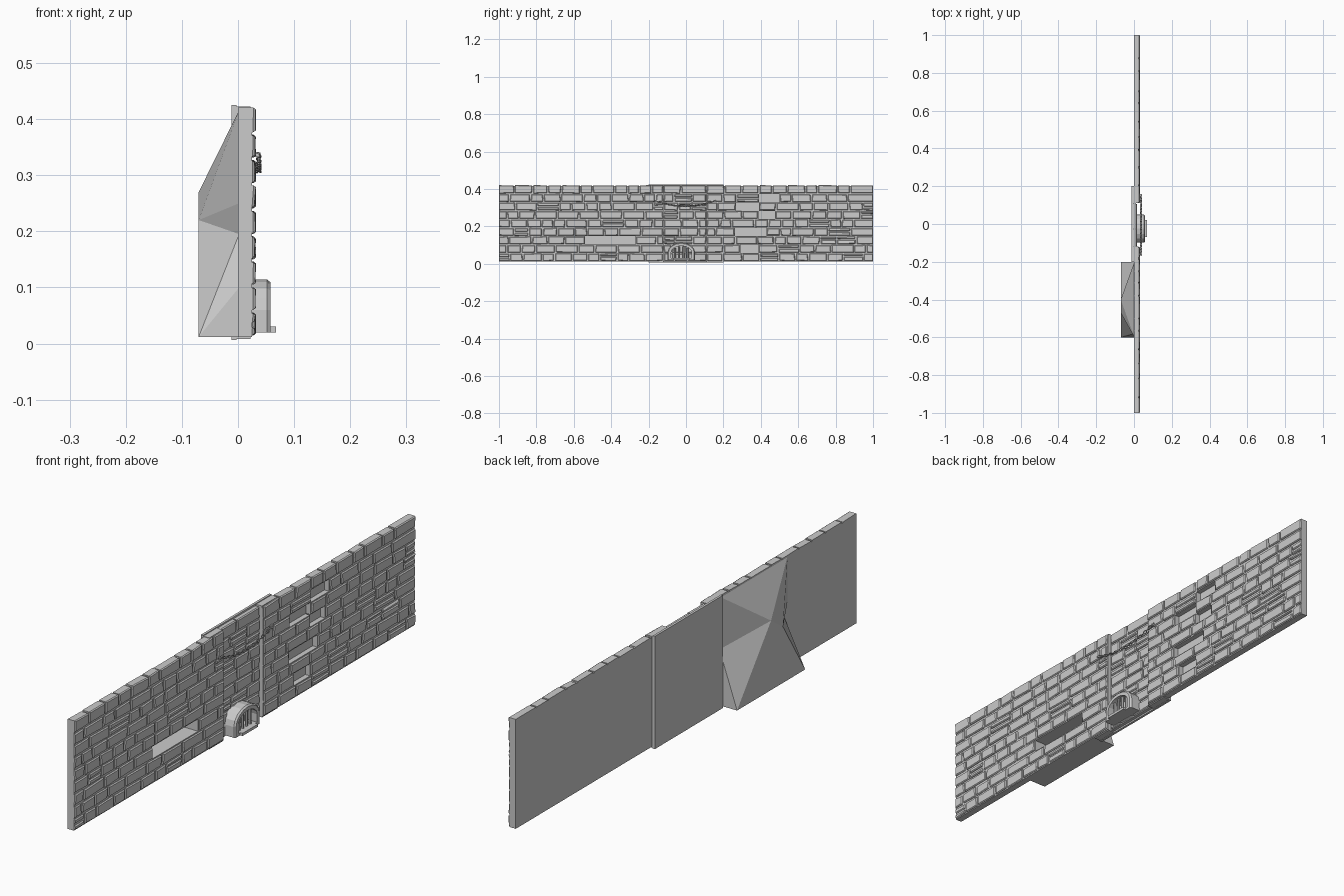
import bpy, bmesh, math, random
from mathutils import Matrix, Vector

random.seed(7)
if "Cube" in bpy.data.objects:
    bpy.data.objects.remove(bpy.data.objects["Cube"], do_unlink=True)

stone = bpy.data.materials.new("grey stone")
stone.use_nodes = True
stone.diffuse_color = (0.6, 0.6, 0.6, 1)
stone.node_tree.nodes["Principled BSDF"].inputs["Base Color"].default_value = (0.6, 0.6, 0.6, 1)


def finish(name, bm):
    """Turn a bmesh into a named stone object."""
    bmesh.ops.recalc_face_normals(bm, faces=bm.faces)
    mesh = bpy.data.meshes.new(name)
    bm.to_mesh(mesh)
    bm.free()
    mesh.materials.append(stone)
    ob = bpy.data.objects.new(name, mesh)
    bpy.context.collection.objects.link(ob)
    return ob


def box(bm, x0, x1, y0, y1, z0, z1):
    m = Matrix.Translation(((x0 + x1) / 2, (y0 + y1) / 2, (z0 + z1) / 2))
    bmesh.ops.create_cube(bm, size=1, matrix=m @ Matrix.Diagonal((x1 - x0, y1 - y0, z1 - z0, 1)))


def brick(bm, xb, xf, y0, y1, z0, z1):
    """Uneven block with a chamfered front."""
    gap, cham = 0.002, 0.003
    corners = []
    for y, z, sy, sz in ((y0, z0, 1, 1), (y1, z0, -1, 1), (y1, z1, -1, -1), (y0, z1, 1, -1)):
        jy, jz = random.uniform(0, 0.004), random.uniform(0, 0.003)
        corners.append((y + sy * (gap + jy if abs(y) < 0.99 else 0), z + sz * (gap + jz), sy, sz))
    tilt = [random.uniform(-0.002, 0.001) for _ in corners]
    rings = []
    for x, inset, k in ((xb, 0, 0), (xf - 0.004, 0, 1), (xf, cham, 1)):
        rings.append([bm.verts.new((x + k * t, y + sy * inset, z + sz * inset))
                      for (y, z, sy, sz), t in zip(corners, tilt)])
    for a, b in zip(rings, rings[1:]):
        for i in range(4):
            j = (i + 1) % 4
            bm.faces.new((a[i], a[j], b[j], b[i]))
    bm.faces.new(rings[0][::-1])
    bm.faces.new(rings[-1])


ROWS, Z0, ROW_H = 9, 0.012, 0.0453
MISSING = [(0.30, 0.29), (0.48, 0.34), (0.46, 0.26), (0.27, 0.17), (0.41, 0.16), (0.34, 0.08)]
NICHE = (-0.54, -0.27)
NICHE_ROW = 2


def masonry(name, ya, yb, xb, xf):
    """Courses of bricks bedded in mortar, leaving missing bricks open."""
    bm = bmesh.new()
    for r in range(ROWS):
        z0, z1 = Z0 + r * ROW_H, Z0 + (r + 1) * ROW_H
        cuts = [ya]
        y = ya + random.uniform(0.04, 0.1)
        while y < yb - 0.035:
            cuts.append(y)
            y += random.uniform(0.06, 0.125)
        cuts.append(yb)
        if r == NICHE_ROW and ya < NICHE[0] < yb:
            cuts = sorted([c for c in cuts if not NICHE[0] - 0.03 < c < NICHE[1] + 0.03] + list(NICHE))
        for y0, y1 in zip(cuts, cuts[1:]):
            if (y0, y1) == NICHE or any(y0 < my < y1 and z0 < mz < z1 for my, mz in MISSING):
                continue
            top = r == ROWS - 1
            box(bm, xb, xf - 0.006, y0, y1, z0, z1 - (0.004 if top else 0))
            back = xb - 0.005 if top else xb
            if top:
                z1 += 0.003
            # some cells are split into two thin stones
            if random.random() < 0.12 and not top:
                zm = (z0 + z1) / 2 + random.uniform(-0.006, 0.006)
                brick(bm, back, xf, y0, y1, z0, zm)
                brick(bm, back, xf, y0, y1, zm, z1)
            else:
                brick(bm, back, xf, y0, y1, z0, z1)
            z1 = Z0 + (r + 1) * ROW_H
    return finish(name, bm)


# Brick faces: two long wings and the set-back middle bay
masonry("right_wing_bricks", -1, -0.12, 0.005, 0.031)
masonry("left_wing_bricks", 0.11, 1, 0.005, 0.031)
masonry("middle_bay_bricks", -0.12, 0.11, -0.004, 0.016)

# Smooth back plates, the middle one standing proud
plates = []
for name, x0, x1, y0, y1, z0, z1 in (
        ("right_back_plate", 0, 0.006, -1, -0.2, 0.012, 0.416),
        ("left_back_plate", 0, 0.006, 0.2, 1, 0.012, 0.416),
        ("middle_back_plate", -0.012, -0.003, -0.2, 0.2, 0.006, 0.425)):
    bm = bmesh.new()
    box(bm, x0, x1, y0, y1, z0, z1)
    plates.append(finish(name, bm))

# Pier fillers beside the middle bay
for name, y0, y1 in (("right_pier", -0.2, -0.12), ("left_pier", 0.11, 0.2)):
    bm = bmesh.new()
    box(bm, -0.004, 0.022, y0, y1, 0.008, 0.422)
    finish(name, bm)

# Faceted bulge on the back of the wall
points = {
    "top_l": (0.002, -0.2, 0.416), "top_r": (0.002, -0.6, 0.416), "mid_r": (0.002, -0.6, 0.25),
    "dent": (0.002, -0.58, 0.195), "low_r": (0.002, -0.6, 0.1), "foot_r": (0.002, -0.6, 0.012),
    "foot_l": (0.002, -0.2, 0.012), "mid_l": (0.002, -0.2, 0.22),
    "peak": (-0.07, -0.4, 0.27), "knee": (-0.07, -0.47, 0.22),
    "toe_l": (-0.07, -0.2, 0.012), "toe_r": (-0.07, -0.6, 0.012)}
bm = bmesh.new()
v = {k: bm.verts.new(p) for k, p in points.items()}
for face in ("top_l top_r peak", "top_r knee peak", "top_r mid_r knee", "mid_r dent knee",
             "dent toe_r knee", "dent low_r toe_r", "low_r foot_r toe_r", "toe_r toe_l knee",
             "knee toe_l peak", "peak toe_l mid_l", "mid_l top_l peak", "mid_l toe_l foot_l",
             "foot_r foot_l toe_l toe_r", "top_l mid_l foot_l foot_r low_r dent mid_r top_r"):
    bm.faces.new([v[k] for k in face.split()])
bulge = finish("back_bulge", bm)

# Deep niche cut through the wall into the bulge
bm = bmesh.new()
zn = Z0 + NICHE_ROW * ROW_H
box(bm, -0.045, 0.05, NICHE[0], NICHE[1], zn, zn + ROW_H)
cutter = finish("niche_cutter", bm)
cutter.hide_render = True
cutter.hide_viewport = True
cutter.display_type = 'WIRE'
for ob in (bulge, plates[0]):
    mod = ob.modifiers.new("niche", 'BOOLEAN')
    mod.operation = 'DIFFERENCE'
    mod.object = cutter


# Arched drain hood
def arch(half, base, spring, top, n=8):
    pts = [(-half, base)]
    for i in range(n + 1):
        a = math.pi * (1 - i / n)
        pts.append((half * math.cos(a), spring + (top - spring) * math.sin(a)))
    return pts + [(half, base)]


YC = -0.025
bm = bmesh.new()
loops = []
for x, prof in ((0.005, arch(0.074, 0.02, 0.06, 0.114)), (0.052, arch(0.074, 0.02, 0.06, 0.114)),
                (0.058, arch(0.069, 0.02, 0.06, 0.109)), (0.058, arch(0.055, 0.03, 0.06, 0.096)),
                (0.005, arch(0.055, 0.03, 0.06, 0.096))):
    loops.append([bm.verts.new((x, YC + y, z)) for y, z in prof])
for a, b in zip(loops, loops[1:] + loops[:1]):
    for i in range(len(a)):
        j = (i + 1) % len(a)
        bm.faces.new((a[i], a[j], b[j], b[i]))
finish("drain_hood", bm)

# Drain sill and bars
bm = bmesh.new()
box(bm, 0.05, 0.068, YC - 0.045, YC + 0.045, 0.02, 0.03)
finish("drain_sill", bm)
bm = bmesh.new()
for y in (-0.033, -0.011, 0.011, 0.033):
    h = 0.066 if abs(y) < 0.02 else 0.058
    bmesh.ops.create_cone(bm, cap_ends=True, segments=6, radius1=0.005, radius2=0.005, depth=h,
                          matrix=Matrix.Translation((0.044, YC + y, 0.028 + h / 2)))
finish("drain_bars", bm)


# Sagging chain across the middle bay
def link(bm, center, direction, twist):
    frame = direction.to_track_quat('Y', 'X').to_matrix().to_4x4()
    m = Matrix.Translation(center) @ frame @ Matrix.Rotation(twist, 4, 'Y')
    rings = []
    for i in range(10):
        a = 2 * math.pi * i / 10
        rings.append([bm.verts.new(m @ Vector((
            (0.0045 + 0.0018 * math.cos(b)) * math.cos(a),
            (0.009 + 0.0018 * math.cos(b)) * math.sin(a),
            0.0018 * math.sin(b)))) for b in (k * math.tau / 5 for k in range(5))])
    for a, b in zip(rings, rings[1:] + rings[:1]):
        for i in range(5):
            j = (i + 1) % 5
            bm.faces.new((a[i], a[j], b[j], b[i]))


bm = bmesh.new()
COUNT = 23
for i in range(COUNT):
    t = 2 * i / (COUNT - 1) - 1
    pos = Vector((0.037, -0.005 + 0.155 * t, 0.308 + 0.028 * t * t))
    link(bm, pos, Vector((0, 0.155, 0.056 * t)), math.radians(45 if i % 2 else -45))
# anchor studs at both ends
for y in (-0.16, 0.15):
    box(bm, 0.025, 0.04, y - 0.004, y + 0.004, 0.332, 0.34)
finish("chain", bm)
